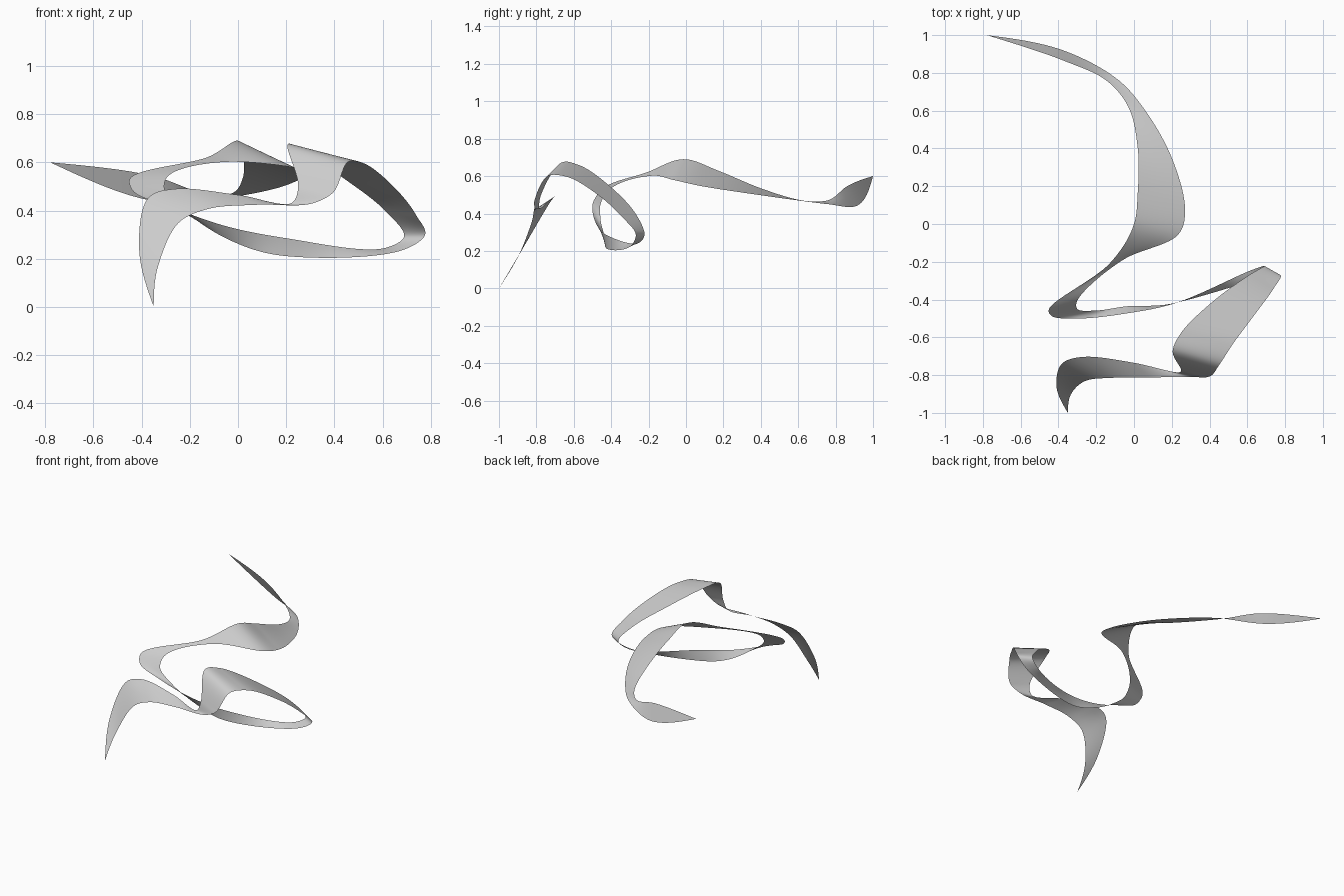
import bpy, bmesh
from mathutils import Vector

if "Cube" in bpy.data.objects:
    bpy.data.objects.remove(bpy.data.objects["Cube"])

# The two edges of the ribbon, paired point by point
RAIL_A = [(-.35, -1, 0), (-.41, -.86, .235), (-.37, -.73, .455), (-.26, -.703, .49),
          (0, -.735, .465), (.225, -.785, .433), (.25, -.775, .5), (.205, -.67, .67),
          (.25, -.575, .66), (.43, -.4, .54), (.61, -.27, .4), (.69, -.222, .295),
          (.62, -.245, .247), (.2, -.425, .285), (-.05, -.475, .335), (-.28, -.5, .415),
          (-.43, -.49, .475), (-.45, -.45, .53), (-.13, -.21, .62), (0, 0, .69),
          (.02, .17, .63), (.02, .4, .535), (-.03, .62, .47), (-.14, .755, .47),
          (-.36, .86, .545), (-.78, 1, .6)]
RAIL_B = [(-.35, -1, 0), (-.33, -.895, .175), (-.24, -.825, .355), (-.13, -.815, .405),
          (.08, -.812, .424), (.31, -.81, .43), (.39, -.81, .47), (.455, -.74, .6),
          (.52, -.64, .597), (.65, -.465, .495), (.74, -.34, .38), (.775, -.27, .295),
          (.69, -.285, .238), (.18, -.425, .213), (-.03, -.435, .275), (-.2, -.458, .38),
          (-.3, -.45, .47), (-.3, -.405, .53), (-.05, -.185, .602), (.23, -.06, .578),
          (.27, .08, .547), (.2, .35, .505), (.06, .6, .47), (-.08, .76, .45),
          (-.35, .91, .44), (-.78, 1, .6)]
STEPS, ACROSS = 14, 4


def smooth_path(pts, h):
    """Cubic curve through pts, with parameter spacing h."""
    n = len(pts)
    sec = [(pts[i + 1] - pts[i]) / h[i] for i in range(n - 1)]
    tan = [(sec[i - 1] * h[i] + sec[i] * h[i - 1]) / (h[i] + h[i - 1]) for i in range(1, n - 1)]
    tan = [sec[0] * 1.5 - tan[0] * .5] + tan + [sec[-1] * 1.5 - tan[-1] * .5]
    out = []
    for i in range(n - 1):
        for k in range(STEPS):
            t = k / STEPS
            out.append(pts[i] * (2*t**3 - 3*t**2 + 1) + tan[i] * h[i] * (t**3 - 2*t**2 + t)
                       + pts[i + 1] * (3*t**2 - 2*t**3) + tan[i + 1] * h[i] * (t**3 - t**2))
    return out + [pts[-1]]


# Rails share one spacing so the ribbon's rulings stay matched
a = [Vector(p) for p in RAIL_A]
b = [Vector(p) for p in RAIL_B]
mid = [(p + q) / 2 for p, q in zip(a, b)]
h = [(mid[i + 1] - mid[i]).length ** .6 for i in range(len(mid) - 1)]

# Ribbon surface ruled between the rails
bm = bmesh.new()
rows = [[bm.verts.new(p.lerp(q, j / ACROSS)) for j in range(ACROSS + 1)]
        for p, q in zip(smooth_path(a, h), smooth_path(b, h))]
for r, s in zip(rows, rows[1:]):
    for j in range(ACROSS):
        bm.faces.new((r[j], r[j + 1], s[j + 1], s[j]))
bmesh.ops.remove_doubles(bm, verts=bm.verts, dist=1e-5)
for f in bm.faces:
    f.smooth = True
me = bpy.data.meshes.new("ribbon")
bm.to_mesh(me)
bm.free()
bpy.context.collection.objects.link(bpy.data.objects.new("ribbon", me))
